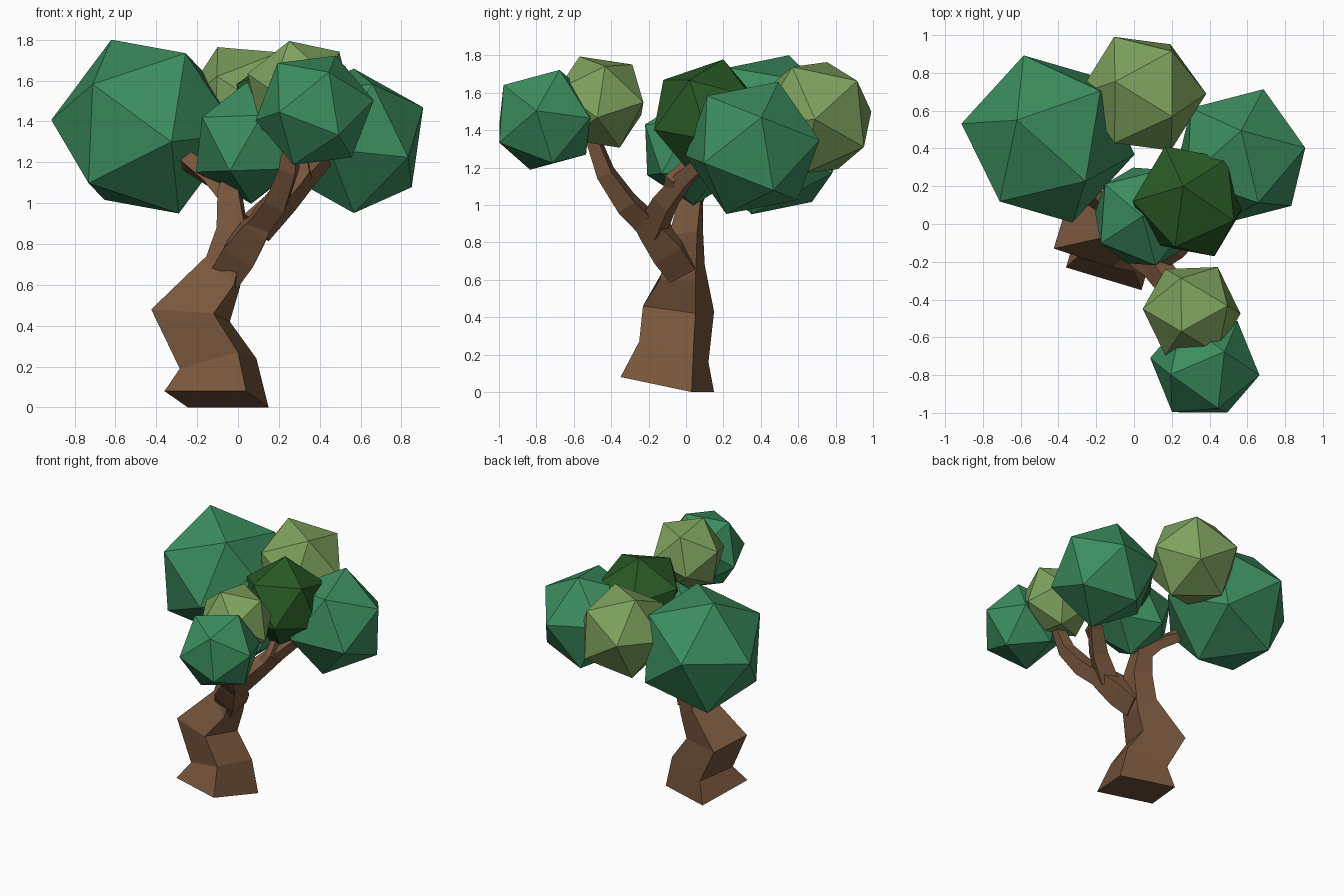
import bpy, bmesh
from mathutils import Vector, Matrix


def material(name, rgb):
    m = bpy.data.materials.new(name)
    m.diffuse_color = (*rgb, 1)
    return m


BARK = material("bark", (0.19, 0.095, 0.047))
GREEN = material("leaf_green", (0.045, 0.27, 0.115))
LIGHT = material("leaf_light", (0.21, 0.36, 0.11))
DARK = material("leaf_dark", (0.022, 0.10, 0.018))


def finish(bm, name, mat):
    bmesh.ops.recalc_face_normals(bm, faces=bm.faces[:])
    me = bpy.data.meshes.new(name)
    bm.to_mesh(me)
    bm.free()
    me.materials.append(mat)
    ob = bpy.data.objects.new(name, me)
    bpy.context.collection.objects.link(ob)
    return ob


def loft(name, rings):
    """Capped four-sided tube through rings of corner points."""
    bm = bmesh.new()
    vs = [[bm.verts.new(p) for p in r] for r in rings]
    for r0, r1 in zip(vs, vs[1:]):
        for i in range(4):
            j = (i + 1) % 4
            bm.faces.new((r0[i], r0[j], r1[j], r1[i]))
    bm.faces.new(vs[0])
    bm.faces.new(vs[-1])
    return finish(bm, name, BARK)


def branch(name, path):
    """Square tapering limb along (x, y, z, half_diagonal) points."""
    pts = [Vector(p[:3]) for p in path]
    rings = []
    for i, p in enumerate(pts):
        t = (pts[min(i + 1, len(pts) - 1)] - pts[max(i - 1, 0)]).normalized()
        u = Vector((1, -0.3, 0))
        u = (u - t * u.dot(t)).normalized()
        w = t.cross(u)
        h = path[i][3] * 0.71
        rings.append([p + (u * a + w * b) * h
                      for a, b in ((1, 1), (-1, 1), (-1, -1), (1, -1))])
    return loft(name, rings)


def frame(a, b):
    x = a.normalized()
    z = x.cross(b).normalized()
    return Matrix((x, z.cross(x), z)).transposed()


def leaves(name, center, radius, p, q, mat):
    """Icosahedron turned so two neighbouring corners point at p and q."""
    bm = bmesh.new()
    bmesh.ops.create_icosphere(bm, subdivisions=1, radius=radius)
    bm.verts.ensure_lookup_table()
    v = bm.verts[0]
    n = v.link_edges[0].other_vert(v)
    c = Vector(center)
    rot = frame(Vector(p) - c, Vector(q) - c) @ frame(v.co, n.co).transposed()
    bmesh.ops.transform(bm, verts=bm.verts[:],
                        matrix=Matrix.Translation(c) @ rot.to_4x4())
    return finish(bm, name, mat)


# crooked trunk
loft("trunk", [
    [(0.04, -0.35, 0.08), (-0.36, -0.23, 0.08), (-0.245, 0.15, 0), (0.15, 0.03, 0)],
    [(0.0, -0.25, 0.27), (-0.285, -0.16, 0.19), (-0.2, 0.12, 0.16), (0.09, 0.04, 0.24)],
    [(-0.12, -0.23, 0.46), (-0.425, -0.13, 0.48), (-0.34, 0.15, 0.43), (-0.04, 0.05, 0.42)],
    [(-0.02, -0.14, 0.60), (-0.155, -0.07, 0.74), (-0.12, 0.10, 0.68), (0.01, 0.05, 0.59)],
    [(0.04, -0.09, 0.84), (-0.105, -0.07, 0.88), (-0.09, 0.09, 0.88), (0.05, 0.06, 0.86)],
    [(0.0, -0.03, 1.07), (-0.10, -0.02, 1.07), (-0.09, 0.09, 1.03), (0.02, 0.08, 1.05)],
    [(0.04, -0.01, 1.2), (-0.04, -0.01, 1.2), (-0.04, 0.07, 1.2), (0.04, 0.07, 1.2)],
])

# limbs
branch("left_branch", [(-0.04, 0.03, 1.03, 0.07), (-0.13, 0.09, 1.13, 0.06),
                       (-0.24, 0.16, 1.2, 0.05), (-0.34, 0.3, 1.28, 0.04)])
branch("right_limb", [(-0.05, -0.02, 0.66, 0.11), (0.02, -0.1, 0.77, 0.12),
                      (0.10, -0.2, 0.89, 0.09), (0.14, -0.24, 0.94, 0.07)])
branch("front_branch", [(0.09, -0.19, 0.88, 0.08), (0.19, -0.32, 1.01, 0.075),
                        (0.25, -0.43, 1.17, 0.06), (0.27, -0.5, 1.36, 0.045)])
branch("right_branch", [(0.09, -0.18, 0.88, 0.09), (0.23, -0.11, 1.02, 0.075),
                        (0.34, -0.01, 1.14, 0.06), (0.46, 0.12, 1.26, 0.045)])
branch("twig", [(0.25, -0.09, 1.04, 0.045), (0.33, -0.08, 1.14, 0.04),
                (0.31, 0.05, 1.26, 0.03)])

# leaf clumps
leaves("leaves_left", (-0.455, 0.45, 1.375), 0.467,
       (-0.62, 0.55, 1.8), (-0.915, 0.53, 1.4), GREEN)
leaves("leaves_right", (0.567, 0.355, 1.305), 0.38,
       (0.567, 0.495, 1.66), (0.91, 0.4, 1.46), GREEN)
leaves("leaves_back", (0.045, 0.69, 1.465), 0.338,
       (-0.11, 1.0, 1.5), (0.195, 0.945, 1.31), LIGHT)
leaves("leaves_top", (0.295, 0.12, 1.465), 0.325,
       (0.26, 0.2, 1.78), (0.16, 0.42, 1.52), DARK)
leaves("leaves_middle", (0.055, 0.04, 1.295), 0.298,
       (0.045, 0.04, 1.59), (0.115, -0.22, 1.44), GREEN)
leaves("leaves_front_top", (0.305, -0.462, 1.55), 0.272,
       (0.25, -0.57, 1.795), (0.5, -0.43, 1.74), LIGHT)
leaves("leaves_front", (0.375, -0.755, 1.455), 0.297,
       (0.48, -0.675, 1.725), (0.655, -0.8, 1.5), GREEN)
